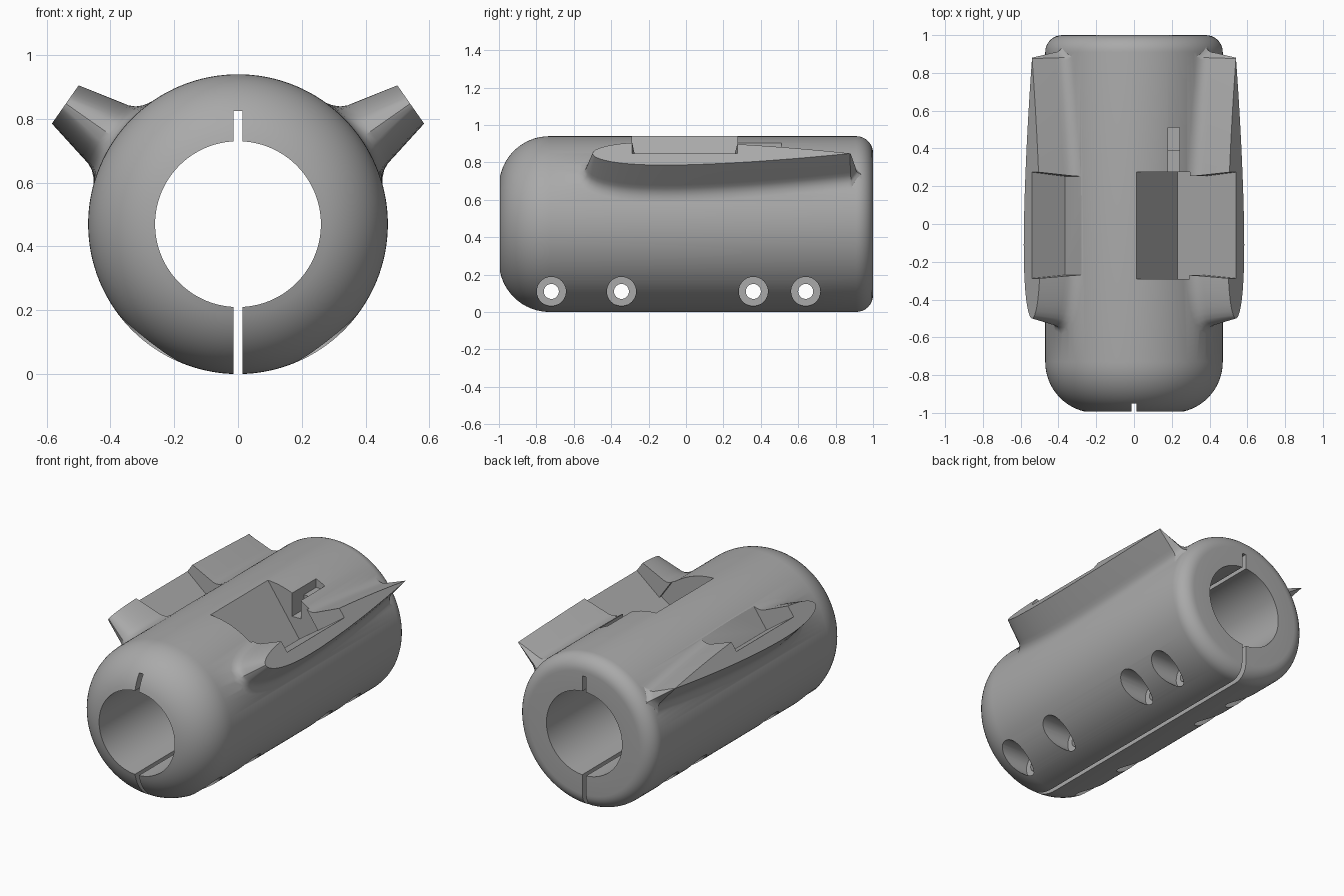
import bpy, bmesh, math
from mathutils import Vector, Matrix

cube = bpy.data.objects.get("Cube")
if cube:
    bpy.data.objects.remove(cube, do_unlink=True)

R, BORE, TILT = 0.47, 0.26, math.radians(35)
FRONT_FILLET, BACK_FILLET = 0.27, 0.09

grey = bpy.data.materials.new("plain grey")
grey.use_nodes = True
grey.diffuse_color = (0.4, 0.4, 0.4, 1)
grey.node_tree.nodes["Principled BSDF"].inputs["Base Color"].default_value = grey.diffuse_color


def make_object(name, bm):
    bmesh.ops.recalc_face_normals(bm, faces=bm.faces)
    mesh = bpy.data.meshes.new(name)
    bm.to_mesh(mesh)
    bm.free()
    mesh.materials.append(grey)
    obj = bpy.data.objects.new(name, mesh)
    bpy.context.collection.objects.link(obj)
    return obj


def fin_frame(side, r, t, y):
    """Radial / tangential coordinates about the tilted fin axis."""
    c, s = math.cos(TILT), math.sin(TILT)
    return Vector((side * (r * c - t * s), y, R + r * s + t * c))


def bridge(bm, a, b):
    n = len(a)
    for i in range(n):
        bm.faces.new((a[i], a[(i + 1) % n], b[(i + 1) % n], b[i]))


def make_box(name, lo, hi):
    bm = bmesh.new()
    size = Vector(hi) - Vector(lo)
    bmesh.ops.create_cube(bm, size=1, matrix=Matrix.Translation((Vector(lo) + Vector(hi)) / 2)
                          @ Matrix.Diagonal((*size, 1)))
    return make_object(name, bm)


def make_tilted_box(name, side, inner, outer):
    """Box from two radial stations, each (r, y_min, y_max)."""
    bm = bmesh.new()
    rings = []
    for r, y0, y1 in (inner, outer):
        rings.append([bm.verts.new(fin_frame(side, r, t, y))
                      for t, y in ((0, y0), (0.6, y0), (0.6, y1), (0, y1))])
    bridge(bm, *rings)
    for ring in rings:
        bm.faces.new(ring)
    return make_object(name, bm)


def make_rod(name, x0, x1, y, z, radius):
    bm = bmesh.new()
    m = Matrix.Translation(((x0 + x1) / 2, y, z)) @ Matrix.Rotation(math.pi / 2, 4, 'Y')
    bmesh.ops.create_cone(bm, cap_ends=True, segments=40, radius1=radius,
                          radius2=radius, depth=x1 - x0, matrix=m)
    return make_object(name, bm)


def make_body():
    """Revolved sleeve with a large front and a small back fillet."""
    start = math.acos((BORE - (R - FRONT_FILLET)) / FRONT_FILLET)
    profile = []
    for i in range(15):
        a = start * (1 - i / 14)
        profile.append((R - FRONT_FILLET * (1 - math.cos(a)),
                        -1 + FRONT_FILLET * (1 - math.sin(a))))
    for i in range(9):
        a = math.pi / 2 * i / 8
        profile.append((R - BACK_FILLET * (1 - math.cos(a)),
                        1 - BACK_FILLET * (1 - math.sin(a))))
    profile.append((BORE, 1))
    bm = bmesh.new()
    rings = []
    for r, y in profile:
        rings.append([bm.verts.new((r * math.cos(a), y, R + r * math.sin(a)))
                      for a in (math.tau * k / 128 for k in range(128))])
    for a, b in zip(rings, rings[1:] + rings[:1]):
        bridge(bm, a, b)
    return make_object("sleeve_body", bm)


def fin_outline():
    """Teardrop outline: blunt nose, pointed tail."""
    def half(u):
        y = -0.5 + 1.38 * (1 - math.cos(math.pi * u)) / 2
        if y < -0.1:
            w = (1 - (abs(y + 0.1) / 0.4) ** 2.4) ** 0.5
        else:
            w = 1 - ((y + 0.1) / 0.98) ** 1.6
        return Vector((y, 0.0765 * w))
    upper = [half(i / 28) for i in range(29)]
    return upper + [Vector((p.x, -p.y)) for p in upper[-2:0:-1]]


def make_fin(name, side):
    """Drafted teardrop fin that flares into the sleeve."""
    pts = fin_outline()
    n = len(pts)
    bm = bmesh.new()
    rings = []
    # (outward offset, height above the sleeve surface); None marks the flat tip
    for off, h in ((0, None), (0.032, 0.06), (0.037, 0.038), (0.047, 0.02),
                   (0.062, 0.008), (0.09, -0.002), (0.09, -0.08)):
        ring = []
        for i, p in enumerate(pts):
            d = pts[(i + 1) % n] - pts[i - 1]
            normal = Vector((-d.y, d.x)).normalized()
            q = p + normal * off
            if q.x > 0.9:
                q.x = 0.9 + (q.x - 0.9) * 0.5
            r = 0.659 if h is None else math.sqrt(R * R - q.y ** 2) + h
            ring.append(bm.verts.new(fin_frame(side, r, q.y, q.x)))
        rings.append(ring)
    for a, b in zip(rings, rings[1:]):
        bridge(bm, a, b)
    bm.faces.new(rings[0])
    bm.faces.new(rings[-1])
    return make_object(name, bm)


body = make_body()


def combine(tool, operation):
    tool.hide_render = True
    mod = body.modifiers.new(tool.name, 'BOOLEAN')
    mod.operation, mod.solver, mod.object = operation, 'EXACT', tool
    bpy.context.view_layer.objects.active = body
    bpy.ops.object.modifier_apply(modifier=mod.name)
    bpy.data.objects.remove(tool, do_unlink=True)


# Side fins, each with a notch in its upper half
for side, label in ((1, "left"), (-1, "right")):
    combine(make_fin(label + "_fin", side), 'UNION')
    combine(make_tilted_box(label + "_notch", side,
                            (0.446, -0.27, 0.252), (0.66 + 0.1, -0.296, 0.285)), 'DIFFERENCE')

# Deep pocket on the left with a stepped channel behind it
combine(make_tilted_box("pocket", 1, (0.28, -0.29, 0.275), (0.455, -0.29, 0.275)), 'DIFFERENCE')
combine(make_box("channel_deep", (0.18, 0.2, 0.76), (0.24, 0.39, 1.1)), 'DIFFERENCE')
combine(make_box("channel_shallow", (0.18, 0.3, 0.85), (0.24, 0.51, 1.1)), 'DIFFERENCE')

# Clamping slit along the whole sleeve
combine(make_box("slit", (-0.0135, -1.2, -0.1), (0.0135, 1.2, 0.825)), 'DIFFERENCE')

# Cross bolts with counterbores on both sides
for y in (-0.72, -0.345, 0.36, 0.64):
    combine(make_rod("bolt_hole", -0.6, 0.6, y, 0.11, 0.04), 'DIFFERENCE')
    for x0, x1 in ((-0.6, -0.15), (0.15, 0.6)):
        combine(make_rod("counterbore", x0, x1, y, 0.11, 0.078), 'DIFFERENCE')

bpy.ops.object.select_all(action='DESELECT')
body.select_set(True)
bpy.context.view_layer.objects.active = body
bpy.ops.object.shade_smooth_by_angle(angle=math.radians(30))
